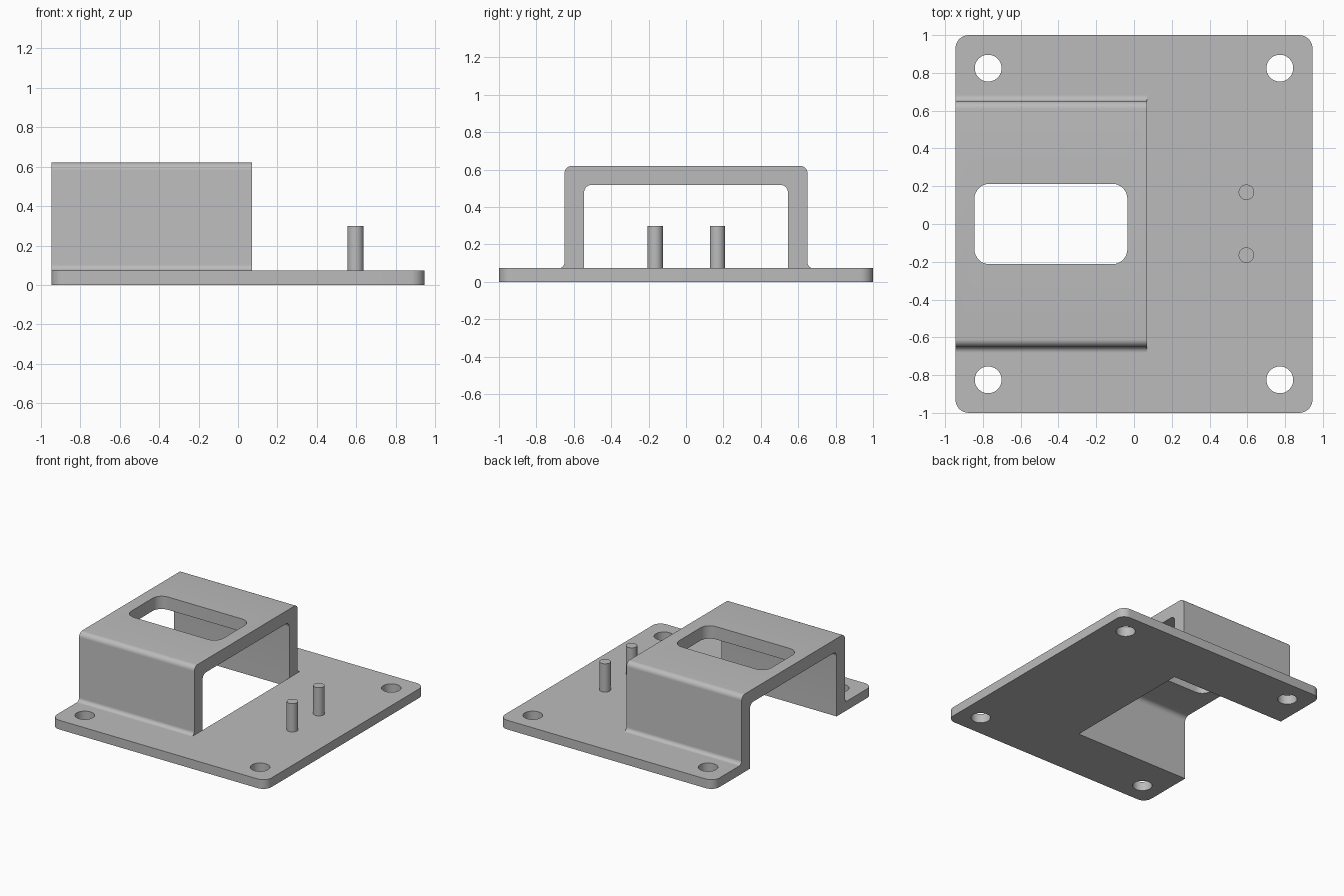
import bpy, bmesh, math
from mathutils import Vector, Matrix

cube = bpy.data.objects.get("Cube")
if cube:
    bpy.data.objects.remove(cube)

grey = bpy.data.materials.new("light grey")
grey.use_nodes = True
grey.diffuse_color = (0.5, 0.5, 0.5, 1)
grey.node_tree.nodes["Principled BSDF"].inputs["Base Color"].default_value = (0.5, 0.5, 0.5, 1)

PLATE_TOP = 0.073
HALF_X = 0.945
BRIDGE_END = 0.07


def rounded(corners, steps=8):
    """Outline from (u, v, radius) corners, each rounded by an arc."""
    out = []
    for i, (u, v, r) in enumerate(corners):
        p = Vector((u, v))
        d1 = (Vector(corners[i - 1][:2]) - p).normalized()
        d2 = (Vector(corners[(i + 1) % len(corners)][:2]) - p).normalized()
        for k in range(steps + 1 if r else 1):
            t = math.pi / 2 * k / steps
            q = p + r * (d1 + d2 - d2 * math.cos(t) - d1 * math.sin(t))
            if not out or (q - out[-1]).length > 1e-5:
                out.append(q)
    return out


def box_outline(x0, x1, y0, y1, r):
    return rounded([(x0, y0, r), (x1, y0, r), (x1, y1, r), (x0, y1, r)])


def circle(x, y, r, n=40):
    return [Vector((x + r * math.cos(math.tau * k / n), y + r * math.sin(math.tau * k / n)))
            for k in range(n)]


def prism(name, outline, low, high, along_x=False):
    """Extrude an outline along z, or a (y, z) outline along x."""
    bm = bmesh.new()
    face = bm.faces.new([bm.verts.new((p.x, p.y, low)) for p in outline])
    top = bmesh.ops.extrude_face_region(bm, geom=[face])["geom"]
    bmesh.ops.translate(bm, vec=(0, 0, high - low),
                        verts=[g for g in top if isinstance(g, bmesh.types.BMVert)])
    if along_x:
        bm.transform(Matrix(((0, 0, 1, 0), (1, 0, 0, 0), (0, 1, 0, 0), (0, 0, 0, 1))))
    bmesh.ops.recalc_face_normals(bm, faces=bm.faces)
    mesh = bpy.data.meshes.new(name)
    bm.to_mesh(mesh)
    bm.free()
    mesh.materials.append(grey)
    obj = bpy.data.objects.new(name, mesh)
    bpy.context.collection.objects.link(obj)
    return obj


def activate(obj):
    bpy.ops.object.select_all(action='DESELECT')
    obj.select_set(True)
    bpy.context.view_layer.objects.active = obj


def cut(obj, outline, low, high):
    cutter = prism("cutter", outline, low, high)
    mod = obj.modifiers.new("cut", 'BOOLEAN')
    mod.operation, mod.solver, mod.object = 'DIFFERENCE', 'EXACT', cutter
    activate(obj)
    bpy.ops.object.modifier_apply(modifier=mod.name)
    bpy.data.objects.remove(cutter)


# Base plate with corner holes and an open notch under the bridge
plate = prism("base_plate", box_outline(-HALF_X, HALF_X, -1, 1, 0.07), 0, PLATE_TOP)
for sx in (-1, 1):
    for sy in (-1, 1):
        cut(plate, circle(sx * 0.772, sy * 0.825, 0.071), -0.1, 0.2)
cut(plate, box_outline(-1.2, BRIDGE_END, -0.545, 0.545, 0), -0.1, 0.2)

# Bridge: one leg profile mirrored, with a fillet at the foot
leg = [(0.545, PLATE_TOP, 0), (0.68, PLATE_TOP, 0), (0.65, PLATE_TOP, 0.03), (0.65, 0.62, 0.04)]
inner = (0.545, 0.518, 0.04)
mirror = [(-u, v, r) for u, v, r in reversed(leg)]
profile = rounded(leg + mirror + [(-inner[0], *inner[1:]), inner])
bridge = prism("bridge", profile, -HALF_X, BRIDGE_END, along_x=True)
cut(bridge, box_outline(-0.845, -0.035, -0.213, 0.213, 0.08), 0.4, 0.8)

# Two locating pins
pins = [prism(f"{side}_pin", circle(0.595, y, 0.041), PLATE_TOP - 0.01, 0.298)
        for side, y in (("front", -0.165), ("back", 0.168))]

for obj in [plate, bridge] + pins:
    activate(obj)
    bpy.ops.object.shade_smooth_by_angle(angle=math.radians(30))
